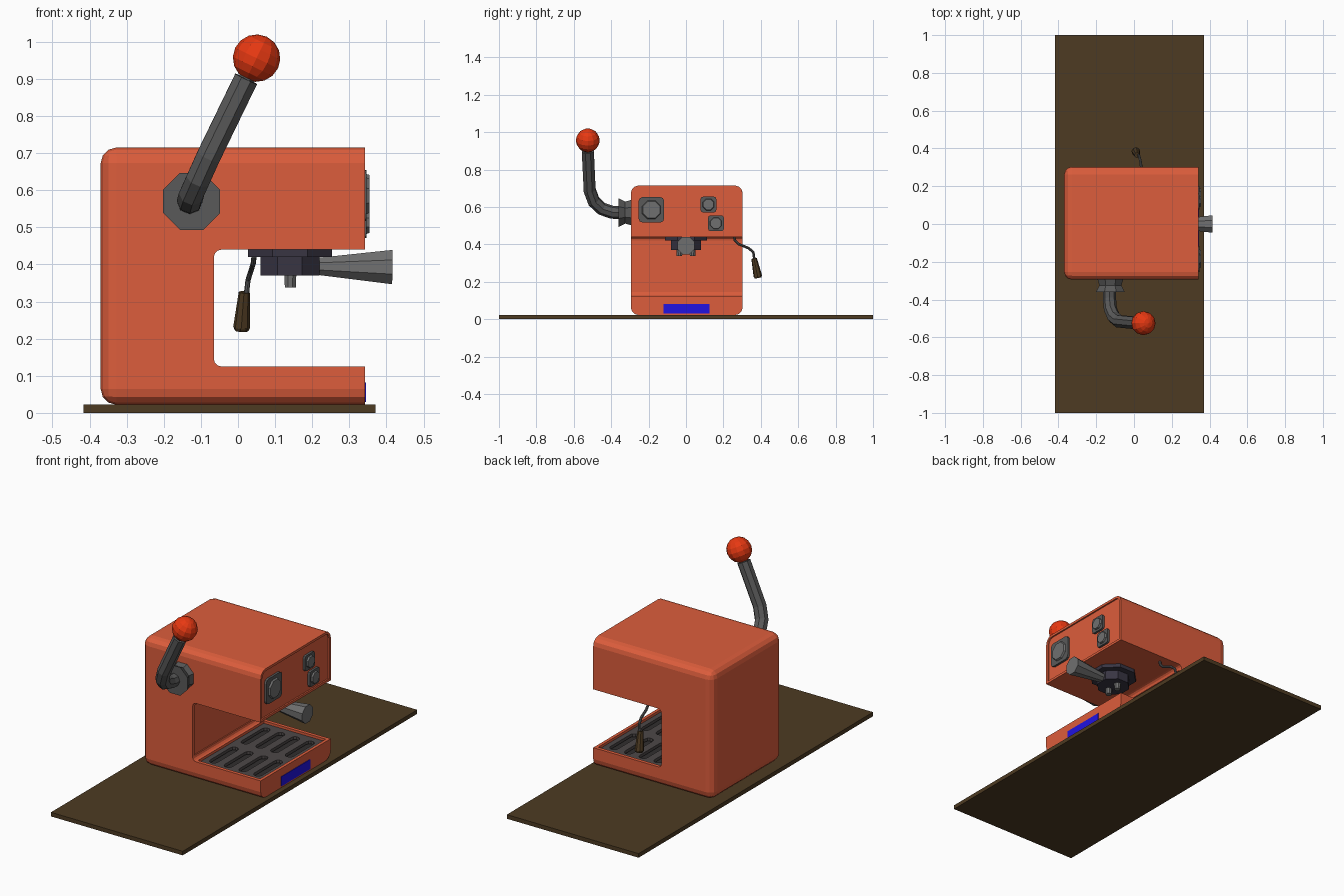
import bpy, bmesh
from math import pi, cos, sin
from mathutils import Vector, Matrix

if "Cube" in bpy.data.objects:
    bpy.data.objects.remove(bpy.data.objects["Cube"])

CY = 0.004  # centre line of the machine in y


def material(name, rgb):
    m = bpy.data.materials.new(name)
    m.diffuse_color = (*rgb, 1)
    m.use_nodes = True
    m.node_tree.nodes["Principled BSDF"].inputs["Base Color"].default_value = m.diffuse_color
    return m


ORANGE = material("orange_paint", (0.72, 0.11, 0.045))
RED = material("red_knob", (0.8, 0.04, 0.006))
WOOD = material("dark_wood", (0.075, 0.043, 0.016))
METAL = material("dark_metal", (0.1, 0.1, 0.1))
STEEL = material("steel", (0.16, 0.16, 0.16))
GRATE = material("grate_metal", (0.075, 0.065, 0.065))
SHADOW = material("tray_dark", (0.03, 0.027, 0.027))
GROUP = material("group_metal", (0.04, 0.035, 0.055))
BLUE = material("blue_panel", (0.015, 0.006, 0.75))


def finish(name, bm, mat):
    bmesh.ops.recalc_face_normals(bm, faces=bm.faces[:])
    me = bpy.data.meshes.new(name)
    bm.to_mesh(me)
    bm.free()
    ob = bpy.data.objects.new(name, me)
    bpy.context.collection.objects.link(ob)
    if mat:
        me.materials.append(mat)
    return ob


def box(name, lo, hi, mat=None, bevel=0, segs=3, pick=None):
    """Box between two corners; pick(a, b) chooses the edges to round."""
    lo, hi = Vector(lo), Vector(hi)
    bm = bmesh.new()
    bmesh.ops.create_cube(bm, size=1)
    for v in bm.verts:
        v.co = (lo + hi) / 2 + v.co * (hi - lo)
    if bevel:
        edges = [e for e in bm.edges if pick(e.verts[0].co, e.verts[1].co)]
        bmesh.ops.bevel(bm, geom=edges, offset=bevel, segments=segs,
                        profile=0.5, affect='EDGES')
    return finish(name, bm, mat)


def rod(name, a, b, r1, r2, mat, sides=8):
    """Low-poly cylinder or cone from a to b."""
    a, b = Vector(a), Vector(b)
    d = b - a
    mtx = (Matrix.Translation((a + b) / 2) @ d.to_track_quat('Z', 'Y').to_matrix().to_4x4()
           @ Matrix.Rotation(pi / sides, 4, 'Z'))
    bm = bmesh.new()
    bmesh.ops.create_cone(bm, cap_ends=True, segments=sides, radius1=r1, radius2=r2,
                          depth=d.length, matrix=mtx)
    return finish(name, bm, mat)


def curve(name, loops, mat, cyclic, **settings):
    cu = bpy.data.curves.new(name, 'CURVE')
    for k, v in settings.items():
        setattr(cu, k, v)
    for pts in loops:
        sp = cu.splines.new('POLY')
        sp.points.add(len(pts) - 1)
        for p, co in zip(sp.points, pts):
            p.co = (*co, 1)
        sp.use_cyclic_u = cyclic
    ob = bpy.data.objects.new(name, cu)
    bpy.context.collection.objects.link(ob)
    cu.materials.append(mat)
    bpy.ops.object.select_all(action='DESELECT')
    ob.select_set(True)
    bpy.context.view_layer.objects.active = ob
    bpy.ops.object.convert(target='MESH')
    ob = bpy.context.view_layer.objects.active
    for p in ob.data.polygons:
        p.use_smooth = False
    return ob


def tube(name, pts, r, mat):
    return curve(name, [pts], mat, False, dimensions='3D', bevel_depth=r,
                 bevel_resolution=2, use_fill_caps=True)


def cut(ob, cutter):
    m = ob.modifiers.new("cut", 'BOOLEAN')
    m.operation, m.solver, m.object = 'DIFFERENCE', 'EXACT', cutter
    bpy.context.view_layer.objects.active = ob
    bpy.ops.object.modifier_apply(modifier=m.name)
    bpy.data.objects.remove(cutter)


# Counter board
box("counter_board", (-0.417, -1, 0), (0.37, 1, 0.022), WOOD)

# Body: rounded everywhere except around the front face, with a C-shaped opening
body = box("machine_body", (-0.37, CY - 0.299, 0.022), (0.342, CY + 0.299, 0.715), ORANGE,
           0.042, 3, lambda a, b: min(a.x, b.x) < 0)
cut(body, box("opening_cutter", (-0.065, -0.5, 0.125), (0.6, 0.5, 0.44), None,
              0.02, 3, lambda a, b: max(a.x, b.x) < 0 and abs(a.y - b.y) > 0.1))
# Recesses: control panel, back wall and drip tray
cut(body, box("panel_cutter", (0.334, CY - 0.286, 0.453), (0.5, CY + 0.286, 0.702), None,
              0.03, 3, lambda a, b: abs(a.x - b.x) > 0.1 and a.z > 0.6))
cut(body, box("wall_cutter", (-0.071, CY - 0.283, 0.148), (0.1, CY + 0.283, 0.417)))
cut(body, box("tray_cutter", (-0.045, CY - 0.28, 0.085), (0.325, CY + 0.28, 0.2)))

# Drip tray grate with two rows of slots
box("tray_floor", (-0.045, CY - 0.28, 0.083), (0.325, CY + 0.28, 0.09), SHADOW)
loops = [[(-0.043, CY - 0.278, 0), (0.323, CY - 0.278, 0), (0.323, CY + 0.278, 0), (-0.043, CY + 0.278, 0)]]
for ix in range(4):
    for side in (-1, 1):
        cx, cy, r, half = 0.008 + 0.088 * ix, CY + side * 0.135, 0.023, 0.085
        loops.append([(cx + r * cos(t * pi / 5 - (0 if t < 6 else pi / 5)),
                       cy + (half if t < 6 else -half) + r * sin(t * pi / 5 - (0 if t < 6 else pi / 5)), 0)
                      for t in range(12)])
grate = curve("drip_grate", loops, GRATE, True, dimensions='2D', fill_mode='BOTH', extrude=0.008)
grate.location.z = 0.105

# Blue front panel
box("blue_panel", (0.335, -0.12, 0.03), (0.345, 0.125, 0.082), BLUE)

# Dials on rounded square plates
for name, y, z, h in (("large_dial", -0.185, 0.585, 0.068),
                      ("upper_dial", 0.12, 0.613, 0.042),
                      ("lower_dial", 0.16, 0.513, 0.042)):
    box(name + "_plate", (0.33, y - h, z - h), (0.346, y + h, z + h), METAL,
        h * 0.3, 2, lambda a, b: abs(a.x - b.x) > 0.005)
    rod(name, (0.34, y, z), (0.355, y, z), h * 0.84, h * 0.72, STEEL)

# Group head, spouts and portafilter handle
rod("group_flange", (0.14, 0, 0.445), (0.14, 0, 0.42), 0.122, 0.122, GROUP)
rod("filter_basket", (0.14, 0, 0.422), (0.14, 0, 0.37), 0.086, 0.086, GROUP)
for side in (-1, 1):
    rod("spout", (0.141, side * 0.035, 0.385), (0.141, side * 0.035, 0.338), 0.018, 0.016, STEEL)
rod("portafilter_handle", (0.2, 0, 0.395), (0.416, 0, 0.393), 0.023, 0.05, STEEL)

# Lever: hub, bent arm, neck and ball
rod("lever_hub", (-0.125, -0.29, 0.57), (-0.125, -0.33, 0.57), 0.074, 0.062, METAL)
rod("lever_hub_flange", (-0.125, -0.325, 0.57), (-0.125, -0.36, 0.57), 0.064, 0.083, METAL)
tube("lever_arm", [(-0.13, -0.34, 0.57), (-0.13, -0.395, 0.572), (-0.125, -0.45, 0.59),
                   (-0.107, -0.493, 0.63), (-0.08, -0.515, 0.69), (0.022, -0.525, 0.9)], 0.035, METAL)
rod("lever_neck", (0.018, -0.525, 0.89), (0.04, -0.525, 0.935), 0.024, 0.024, METAL)
bm = bmesh.new()
bmesh.ops.create_uvsphere(bm, u_segments=12, v_segments=8, radius=0.064,
                          matrix=Matrix.Translation((0.05, -0.525, 0.956)) @ Matrix.Rotation(0.45, 4, 'Y'))
finish("lever_ball", bm, RED)

# Steam wand and its wooden grip
tube("steam_wand", [(0.043, 0.257, 0.445), (0.043, 0.262, 0.42), (0.041, 0.28, 0.402),
                    (0.034, 0.335, 0.38), (0.027, 0.36, 0.358), (0.022, 0.366, 0.315)], 0.007, METAL)
rod("wand_grip", (0.017, 0.364, 0.325), (0.01, 0.384, 0.23), 0.015, 0.023, WOOD)
rod("wand_grip_end", (0.01, 0.384, 0.231), (0.0095, 0.386, 0.221), 0.023, 0.018, WOOD)
